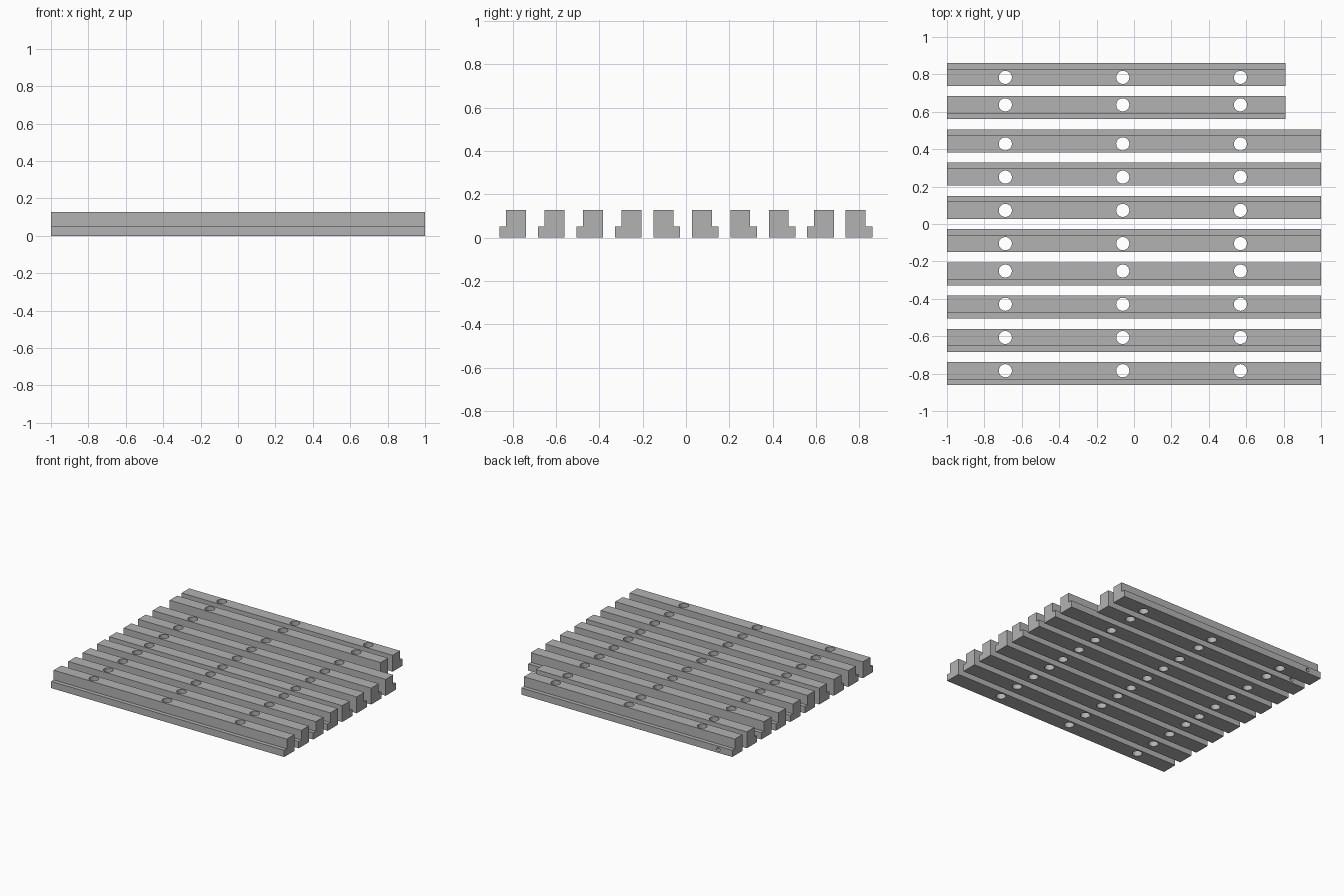
import bpy
import bmesh
from mathutils import Matrix, Vector
from math import pi

cube = bpy.data.objects.get("Cube")
if cube:
    bpy.data.objects.remove(cube, do_unlink=True)

WIDTH, HEIGHT = 0.123, 0.127
LIP_WIDTH, LIP_HEIGHT = 0.031, 0.052
PITCH, FIRST_Y = 0.1777, -0.8615
BOLT_X, BOLT_RADIUS = (-0.688, -0.06, 0.569), 0.035
PIN_X, PIN_Z, PIN_RADIUS = -0.88, 0.026, 0.014

# One plain grey
grey = bpy.data.materials.new("plain grey")
grey.use_nodes = True
colour = (0.45, 0.45, 0.45, 1)
grey.diffuse_color = colour
grey.node_tree.nodes["Principled BSDF"].inputs["Base Color"].default_value = colour


def make_object(name, bm):
    bmesh.ops.recalc_face_normals(bm, faces=bm.faces)
    mesh = bpy.data.meshes.new(name)
    bm.to_mesh(mesh)
    bm.free()
    mesh.materials.append(grey)
    obj = bpy.data.objects.new(name, mesh)
    bpy.context.collection.objects.link(obj)
    return obj


def add_rod(bm, centre, radius, length, turn):
    bmesh.ops.create_cone(bm, cap_ends=True, segments=32, radius1=radius,
                          radius2=radius, depth=length,
                          matrix=Matrix.Translation(centre) @ turn)


def make_strip(name, y, side, right_end, pinned):
    # Stepped bar: a tall block with a low lip on one side
    half = WIDTH / 2
    step = half - LIP_WIDTH
    profile = [(-half, 0), (half, 0), (half, LIP_HEIGHT),
               (step, LIP_HEIGHT), (step, HEIGHT), (-half, HEIGHT)]
    bm = bmesh.new()
    face = bm.faces.new([bm.verts.new((-1, y + side * u, z)) for u, z in profile])
    end = bmesh.ops.extrude_face_region(bm, geom=[face])["geom"]
    verts = [v for v in end if isinstance(v, bmesh.types.BMVert)]
    bmesh.ops.translate(bm, verts=verts, vec=(right_end + 1, 0, 0))
    strip = make_object(name, bm)

    # Bolt holes down through the block, and a small cross hole near one end
    bm = bmesh.new()
    block_y = y - side * LIP_WIDTH / 2
    for x in BOLT_X:
        add_rod(bm, Vector((x, block_y, HEIGHT / 2)), BOLT_RADIUS, 0.3, Matrix())
    if pinned:
        add_rod(bm, Vector((PIN_X, y, PIN_Z)), PIN_RADIUS, 0.3,
                Matrix.Rotation(pi / 2, 4, "X"))
    cutter = make_object("hole_cutter", bm)
    cutter.hide_render = True

    cut = strip.modifiers.new("holes", "BOOLEAN")
    cut.operation = "DIFFERENCE"
    cut.solver = "EXACT"
    cut.object = cutter
    bpy.ops.object.select_all(action="DESELECT")
    strip.select_set(True)
    bpy.context.view_layer.objects.active = strip
    bpy.ops.object.modifier_apply(modifier=cut.name)
    bpy.data.objects.remove(cutter, do_unlink=True)
    bpy.ops.object.shade_smooth_by_angle()


# Row of strips from front to back; the last two are shorter
lip_sides = [-1] * 4 + [1] * 4 + [-1, 1]
for i, side in enumerate(lip_sides):
    short = i >= 8
    make_strip(f"stepped_strip_{i + 1}", FIRST_Y + WIDTH / 2 + i * PITCH,
               side, 0.81 if short else 1, short)
